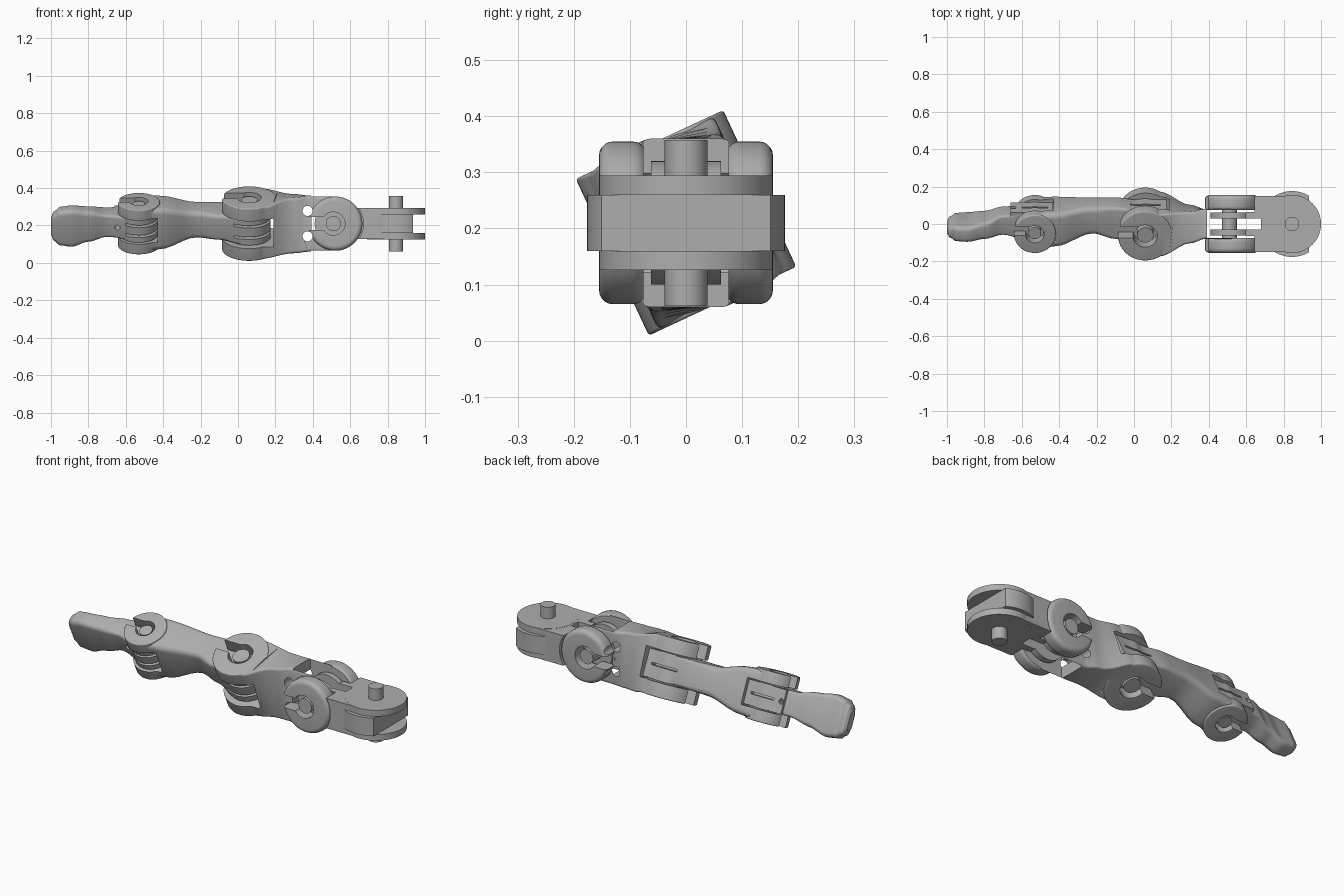
import bpy, bmesh
from math import radians, sin, cos, pi
from mathutils import Matrix, Vector

if "Cube" in bpy.data.objects:
    bpy.data.objects.remove(bpy.data.objects["Cube"], do_unlink=True)

grey = bpy.data.materials.new("plain grey")
grey.use_nodes = True
GREY = (0.42, 0.42, 0.42, 1)
grey.diffuse_color = GREY
grey.node_tree.nodes["Principled BSDF"].inputs["Base Color"].default_value = GREY

TILT = 25
FLAT = Matrix.Translation((0, 0, 0.21))
TURNED = FLAT @ Matrix.Rotation(radians(TILT), 4, 'X')
AXIS = {'x': Matrix.Rotation(pi / 2, 4, 'Y'), 'y': Matrix.Rotation(pi / 2, 4, 'X'), 'z': Matrix()}


def finish(bm, name, frame):
    bmesh.ops.recalc_face_normals(bm, faces=bm.faces)
    mesh = bpy.data.meshes.new(name)
    bm.to_mesh(mesh)
    bm.free()
    mesh.transform(frame)
    mesh.materials.append(grey)
    obj = bpy.data.objects.new(name, mesh)
    bpy.context.collection.objects.link(obj)
    return obj


def box(name, lo, hi, frame):
    bm = bmesh.new()
    bmesh.ops.create_cube(bm, size=1)
    lo, hi = Vector(lo), Vector(hi)
    size = hi - lo
    bm.transform(Matrix.Translation((lo + hi) / 2) @ Matrix.Diagonal((*size, 1)))
    return finish(bm, name, frame)


def disc(name, centre, radius, length, axis, frame, round_edge=0.0, sides=64):
    bm = bmesh.new()
    bmesh.ops.create_cone(bm, cap_ends=True, segments=sides, radius1=radius, radius2=radius, depth=length)
    if round_edge:
        rims = [e for e in bm.edges if abs(e.verts[0].co.z - e.verts[1].co.z) < 1e-5]
        bmesh.ops.bevel(bm, geom=rims, offset=round_edge, segments=5, profile=0.5, affect='EDGES')
    bm.transform(Matrix.Translation(centre) @ AXIS[axis])
    return finish(bm, name, frame)


def loft(name, stations, frame, steps=6, arc=5):
    """Rounded rectangles (x, centre y, centre z, half y, half z, corner, twist) blended along x."""
    rows = []
    for a, b in zip(stations, stations[1:]):
        for i in range(steps):
            t = i / steps
            s = t * t * (3 - 2 * t)
            row = [p + (q - p) * s for p, q in zip(a, b)]
            row[0] = a[0] + (b[0] - a[0]) * t
            rows.append(row)
    rows.append(stations[-1])
    bm = bmesh.new()
    rings = []
    for x, cy, cz, hy, hz, r, twist in rows:
        ring = []
        turn = Matrix.Rotation(radians(twist), 4, 'X')
        for q, (sy, sz) in enumerate(((1, 1), (-1, 1), (-1, -1), (1, -1))):
            for k in range(arc):
                a = (q + k / (arc - 1)) * pi / 2
                p = Vector((x, cy + sy * (hy - r) + r * cos(a), cz + sz * (hz - r) + r * sin(a)))
                ring.append(bm.verts.new(turn @ p))
        rings.append(ring)
    n = len(rings[0])
    for a, b in zip(rings, rings[1:]):
        for i in range(n):
            bm.faces.new((a[i], a[(i + 1) % n], b[(i + 1) % n], b[i]))
    bm.faces.new(rings[0])
    bm.faces.new(rings[-1])
    return finish(bm, name, frame)


def combine(obj, tools, operation):
    for tool in tools:
        mod = obj.modifiers.new("combine", 'BOOLEAN')
        mod.operation, mod.object, mod.solver = operation, tool, 'EXACT'
        graph = bpy.context.evaluated_depsgraph_get()
        graph.update()
        mesh = bpy.data.meshes.new_from_object(obj.evaluated_get(graph))
        obj.modifiers.clear()
        obj.data = mesh
        bpy.data.objects.remove(tool, do_unlink=True)


def add(obj, *tools):
    combine(obj, tools, 'UNION')


def cut(obj, *tools):
    combine(obj, tools, 'DIFFERENCE')


def knuckle(obj, c, radius, half, gap, hole):
    """Forked end with round ears, a pin hole and a snap mouth towards the tip."""
    add(obj, disc("ear", (c, 0, 0), radius, 2 * half, 'z', TURNED, 0.006))
    cut(obj, box("slot", (c - 0.3, -0.3, -gap), (c + radius * 0.9, 0.3, gap), TURNED),
        disc("hole", (c, 0, 0), hole, 1, 'z', TURNED),
        box("mouth", (c - 0.3, -hole * 0.15, -0.4), (c, hole * 0.85, 0.4), TURNED))


def tongue(obj, c, radius, half):
    """Hinge tongue filling the fork, with thin slits."""
    add(obj, disc("tongue", (c, 0, 0), radius, 2 * half, 'z', TURNED),
        box("heel", (c - 0.13, 0.0, -half * 0.97), (c + radius * 0.98, radius * 0.97, half * 0.97), TURNED))
    for z in (-half * 0.45, half * 0.45):
        cut(obj, box("slit", (c - radius * 0.7, -0.3, z - 0.007), (c + 0.3, radius * 0.75, z + 0.007), TURNED))
    cut(obj, box("back_slit", (c - radius * 0.7, 0.07, -0.006), (c + radius * 0.7, 0.3, 0.006), TURNED))


# First segment: turned fork at one end, upright round ears at the other
first = loft("first_segment", [
    (0.06, 0, 0, 0.143, 0.152, 0.006, TILT), (0.13, 0, 0, 0.125, 0.152, 0.01, TILT),
    (0.30, 0, 0, 0.085, 0.15, 0.015, 8), (0.38, 0, 0, 0.08, 0.15, 0.015, 0),
    (0.52, 0, 0, 0.08, 0.15, 0.015, 0)], FLAT)
knuckle(first, 0.06, 0.145, 0.154, 0.08, 0.065)
for side in (-1, 1):
    add(first, disc("side_ear", (0.52, side * 0.1125, 0), 0.145, 0.085, 'y', FLAT, 0.025))
cut(first, box("ear_gap", (0.39, -0.076, -0.3), (0.8, 0.076, 0.3), FLAT),
    disc("ear_hole", (0.51, 0, 0), 0.062, 1, 'y', FLAT),
    box("ear_mouth", (0.392, -0.3, -0.035), (0.5, 0.3, 0.035), FLAT))
for side in (-1, 1):
    cut(first, box("lip_gap", (0.35, side * 0.2 - 0.117, -0.035), (0.4, side * 0.2 + 0.117, 0.035), FLAT),
        disc("cord_hole", (0.372, 0, side * 0.068), 0.027, 1, 'y', FLAT, sides=32))

# Middle segment
middle = loft("middle_segment", [
    (-0.53, 0, 0, 0.108, 0.128, 0.025, 0), (-0.42, 0.015, 0, 0.10, 0.122, 0.03, 0),
    (-0.22, 0.05, 0, 0.08, 0.078, 0.03, 0), (-0.10, 0.035, 0, 0.095, 0.074, 0.02, 0),
    (0.03, 0, 0, 0.11, 0.073, 0.008, 0)], TURNED)
knuckle(middle, -0.53, 0.112, 0.131, 0.07, 0.05)
tongue(middle, 0.06, 0.115, 0.0745)

# Fingertip with a flattened rounded pad
tip = loft("fingertip", [
    (-1.0, -0.02, -0.005, 0.022, 0.05, 0.02, 0), (-0.985, -0.02, -0.005, 0.034, 0.08, 0.025, 0),
    (-0.95, -0.02, -0.005, 0.045, 0.102, 0.025, 0), (-0.89, -0.02, -0.005, 0.045, 0.11, 0.025, 0),
    (-0.80, -0.005, 0, 0.05, 0.09, 0.025, 0), (-0.70, 0.02, 0, 0.058, 0.065, 0.015, 0),
    (-0.56, 0.01, 0, 0.085, 0.064, 0.008, 0)], TURNED)
tongue(tip, -0.53, 0.1, 0.065)
cut(tip, disc("cord_hole", (-0.645, 0, 0), 0.014, 0.5, 'y', TURNED, sides=24))

# Base: two round plates, a wider core between them and a double hinge tongue
base = box("base", (0.6, -0.15, -0.083), (0.845, 0.15, 0.083), FLAT)
add(base, disc("plate", (0.845, 0, 0), 0.155, 0.168, 'z', FLAT),
    disc("core", (0.845, 0, 0), 0.176, 0.1, 'z', FLAT))
for side in (-1, 1):
    cut(base, disc("ear_clearance", (0.52, side * 0.165, 0), 0.15, 0.2, 'y', FLAT))
cut(base, box("end_gap", (0.935, -0.3, -0.05), (1.2, 0.3, 0.05), FLAT))
add(base, disc("hinge_tongue", (0.52, 0, 0), 0.11, 0.124, 'y', FLAT),
    box("neck", (0.52, -0.061, -0.08), (0.7, 0.061, 0.08), FLAT))
cut(base, box("tongue_slot", (0.3, -0.03, -0.3), (0.68, 0.03, 0.3), FLAT))
for y in (-0.018, 0.018):
    for z in (-0.035, 0, 0.035):
        cut(base, disc("cord_hole", (0.9, y, z), 0.012, 0.2, 'x', FLAT, sides=24))

# Hinge pins
pins = [disc("base_pin", (0.845, 0, 0), 0.038, 0.296, 'z', FLAT),
        disc("ear_pin", (0.51, 0, 0), 0.04, 0.285, 'y', FLAT),
        disc("middle_pin", (0.06, 0, 0), 0.044, 0.28, 'z', TURNED),
        disc("tip_pin", (-0.53, 0, 0), 0.034, 0.235, 'z', TURNED)]

for obj in [first, middle, tip, base] + pins:
    bpy.ops.object.select_all(action='DESELECT')
    obj.select_set(True)
    bpy.context.view_layer.objects.active = obj
    bpy.ops.object.shade_smooth_by_angle(angle=radians(30))
